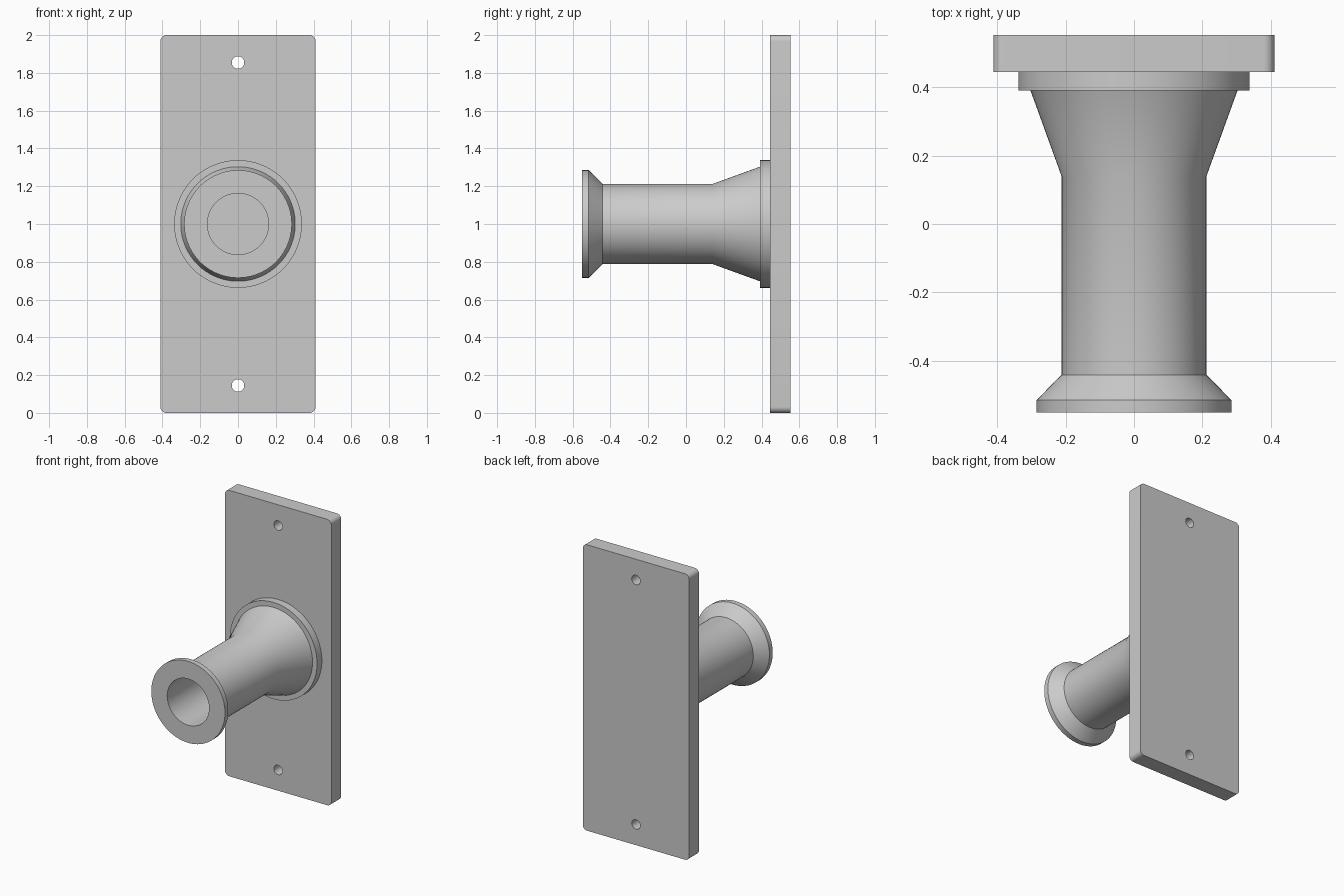
import bpy, bmesh
from math import cos, sin, pi, radians

if "Cube" in bpy.data.objects:
    bpy.data.objects.remove(bpy.data.objects["Cube"])

MID_Z = 1.0


def smooth(obj):
    bpy.ops.object.select_all(action='DESELECT')
    obj.select_set(True)
    bpy.context.view_layer.objects.active = obj
    bpy.ops.object.shade_smooth_by_angle(angle=radians(30))


def arc(cx, cy, r, a0, a1, n):
    return [(cx + r * cos(a0 + (a1 - a0) * i / n),
             cy + r * sin(a0 + (a1 - a0) * i / n)) for i in range(n + 1)]


def extruded(name, loops, y, thickness):
    """Filled outline with holes, drawn in XZ and extruded along y."""
    curve = bpy.data.curves.new(name, 'CURVE')
    curve.dimensions = '2D'
    curve.fill_mode = 'BOTH'
    curve.extrude = thickness / 2
    for pts in loops:
        spline = curve.splines.new('POLY')
        spline.points.add(len(pts) - 1)
        for p, (a, b) in zip(spline.points, pts):
            p.co = (a, b, 0, 1)
        spline.use_cyclic_u = True
    obj = bpy.data.objects.new(name, curve)
    bpy.context.collection.objects.link(obj)
    obj.rotation_euler.x = pi / 2
    obj.location.y = y
    bpy.ops.object.select_all(action='DESELECT')
    obj.select_set(True)
    bpy.context.view_layer.objects.active = obj
    bpy.ops.object.convert(target='MESH')
    obj = bpy.context.object
    bm = bmesh.new()
    bm.from_mesh(obj.data)
    bmesh.ops.remove_doubles(bm, verts=bm.verts, dist=1e-5)
    bmesh.ops.recalc_face_normals(bm, faces=bm.faces)
    bm.to_mesh(obj.data)
    bm.free()
    smooth(obj)


def lathe(name, profile, segs=96):
    """Closed (radius, y) profile turned about the y axis at MID_Z."""
    bm = bmesh.new()
    rings = [[bm.verts.new((r * cos(2 * pi * i / segs), y, r * sin(2 * pi * i / segs)))
              for i in range(segs)] for r, y in profile]
    for a, b in zip(rings, rings[1:] + rings[:1]):
        for i in range(segs):
            j = (i + 1) % segs
            bm.faces.new((a[i], a[j], b[j], b[i]))
    bmesh.ops.recalc_face_normals(bm, faces=bm.faces)
    mesh = bpy.data.meshes.new(name)
    bm.to_mesh(mesh)
    bm.free()
    obj = bpy.data.objects.new(name, mesh)
    bpy.context.collection.objects.link(obj)
    obj.location.z = MID_Z
    smooth(obj)


# Back plate with rounded corners and two screw holes
W, R = 0.411, 0.032
outline = []
for k, (cx, cz) in enumerate([(W - R, 2 - R), (R - W, 2 - R), (R - W, R), (W - R, R)]):
    outline += arc(cx, cz, R, k * pi / 2, (k + 1) * pi / 2, 8)
holes = [arc(0, MID_Z + s * 0.855, 0.033, 0, 2 * pi, 32)[:-1] for s in (1, -1)]
extruded("back_plate", [outline] + holes, 0.4985, 0.109)

# Hollow spout: bore, front flange, tube and flared base
lathe("spout", [(0.162, 0.444), (0.162, -0.551), (0.285, -0.551), (0.285, -0.515),
                (0.212, -0.441), (0.212, 0.14), (0.303, 0.391),
                (0.338, 0.391), (0.338, 0.444)])
